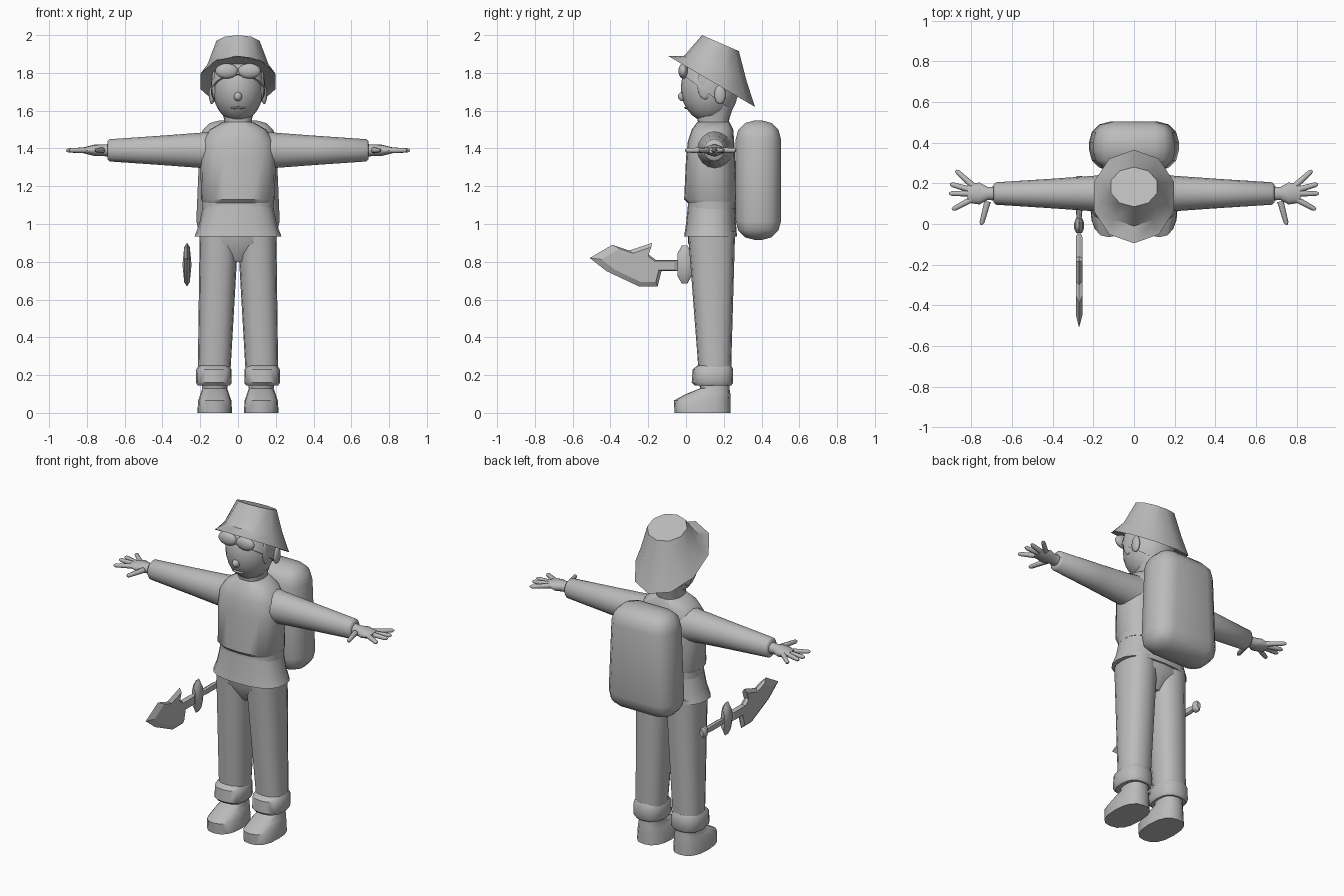
import bpy, bmesh, math
from mathutils import Vector, Matrix

cube = bpy.data.objects.get("Cube")
if cube:
    bpy.data.objects.remove(cube, do_unlink=True)

shade = (.5, .5, .5, 1)
grey = bpy.data.materials.new("plain grey")
grey.use_nodes = True
grey.diffuse_color = shade
grey.node_tree.nodes["Principled BSDF"].inputs["Base Color"].default_value = shade

right, back, up = Matrix.Identity(3)
arm_line = Vector((0, .15, 1.39))
head_centre = Vector((0, .12, 1.72))
head_size = Vector((.135, .147, .18))


def finish(name, bm, angle=45, mirror=False):
    """Turn a bmesh into a shaded object, optionally mirrored to the other side."""
    bmesh.ops.recalc_face_normals(bm, faces=bm.faces)
    mesh = bpy.data.meshes.new(name)
    bm.to_mesh(mesh)
    bm.free()
    mesh.materials.append(grey)
    mesh.shade_smooth()
    mesh.set_sharp_from_angle(angle=math.radians(angle))
    part = bpy.data.objects.new(name, mesh)
    bpy.context.collection.objects.link(part)
    if mirror:
        part.modifiers.new("mirror", 'MIRROR').use_mirror_merge = False
    return part


def superellipse(angle, power):
    """Point on a rounded square of unit radius."""
    return [math.copysign(abs(f(angle)) ** (2 / power), f(angle)) for f in (math.cos, math.sin)]


def loft(bm, rings, sides=16, power=2, turn=0):
    """Skin rings given as centre, half axis u, half axis v, and cap both ends."""
    loops = []
    for centre, u, v in rings:
        spots = [superellipse(math.tau * (i + turn) / sides, power) for i in range(sides)]
        loops.append([bm.verts.new(centre + u * s + v * t) for s, t in spots])
    for low, high in zip(loops, loops[1:]):
        for i in range(sides):
            bm.faces.new((low[i - 1], low[i], high[i], high[i - 1]))
    bm.faces.new(loops[0])
    bm.faces.new(loops[-1])


def tilted_stack(name, rows, x=0, angle=45, mirror=False, **shape):
    """Upright part from rows of half width, front (y, z) and back (y, z)."""
    bm = bmesh.new()
    rings = []
    for width, front, rear in rows:
        front, rear = Vector((x, *front)), Vector((x, *rear))
        rings.append(((front + rear) / 2, right * width, (rear - front) / 2))
    loft(bm, rings, **shape)
    return finish(name, bm, angle, mirror)


def stack(name, *rows, **options):
    """Upright part from level rows of height, half width, front y and back y."""
    tilted = [(width, (front, z), (rear, z)) for z, width, front, rear in rows]
    return tilted_stack(name, tilted, power=2.5, **options)


def ellipsoid(centre, size):
    """A smooth ball stretched to the given radii."""
    bm = bmesh.new()
    place = Matrix.LocRotScale(centre, None, size)
    bmesh.ops.create_uvsphere(bm, u_segments=20, v_segments=14, radius=1, matrix=place)
    return bm


# Clothing on the body
stack("sweater", (1.1, .18, .02, .26), (1.13, .195, -.01, .27), (1.35, .2, 0, .26),
      (1.44, .19, .01, .255), (1.5, .15, .03, .25), (1.54, .08, .06, .23), sides=20)
stack("belt", (1.08, .19, .01, .265), (1.12, .19, .01, .265), sides=20)
stack("tunic_skirt", (1.1, .185, .01, .26), (1, .205, 0, .265), (.935, .23, -.01, .27), sides=20)
stack("trouser_seat", (1, .2, .01, .26), (.9, .195, .01, .26), (.8, .05, .07, .2))

# Trouser legs, leaning outwards from the hips
bm = bmesh.new()
hip, ankle = Vector((.1, .135, .96)), Vector((.127, .153, .2))
steps = [i / 4 for i in range(5)]
loft(bm, [(hip.lerp(ankle, t), right * (.103 - .017 * t), back * (.125 - .04 * t)) for t in steps],
     power=2.4)
finish("trouser_leg", bm, mirror=True)

# Turned-up cuffs and shoes
stack("trouser_cuff", (.25, .08, .06, .24), (.23, .093, .035, .25), (.16, .095, .03, .25),
      (.145, .085, .045, .24), x=.128, mirror=True)
stack("shoe", (0, .092, -.06, .235), (.065, .088, -.065, .235), (.1, .076, 0, .235),
      (.13, .066, .075, .23), (.17, .07, .065, .23), x=.123, angle=50, mirror=True)

# Sleeves tapering from shoulder to wrist
bm = bmesh.new()
loft(bm, [(arm_line + right * x, back * depth, up * depth * 1.07)
          for x, depth in ((.1, .1), (.2, .087), (.4, .073), (.68, .055), (.69, .045))])
finish("sleeve", bm, mirror=True)

# Hands: a flat palm with a fan of four fingers and a thumb
bm = bmesh.new()
loft(bm, [(arm_line + right * x, back * wide, up * thick)
          for x, wide, thick in ((.67, .035, .034), (.72, .032, .03), (.76, .054, .03), (.82, .045, .015))])
fingers = [(.78, degrees, .13) for degrees in (42, 16, 0, -28)] + [(.72, -75, .12)]
for x, degrees, length in fingers:
    fan = math.radians(degrees)
    along = right * math.cos(fan) + back * math.sin(fan)
    root = arm_line + right * x + back * math.sin(fan) * .04
    loft(bm, [(root + along * length * t, along.cross(up) * r, up * r)
              for t, r in ((0, .016), (.9, .012), (1, .005))], sides=8)
finish("hand", bm, mirror=True)

# Head and neck
finish("head", ellipsoid(head_centre, head_size))
stack("neck", (1.49, .07, .07, .22), (1.56, .075, .06, .23), (1.65, .1, .06, .26))

# Hair: a slightly larger shell cut along a sloping hairline
bm = ellipsoid(head_centre, head_size * 1.07)
everything = [*bm.verts, *bm.edges, *bm.faces]
cut = bmesh.ops.bisect_plane(bm, geom=everything, plane_co=(0, .12, 1.69),
                             plane_no=(0, .58, .8), clear_inner=True)
rim = [edge for edge in cut["geom_cut"] if isinstance(edge, bmesh.types.BMEdge)]
bmesh.ops.edgeloop_fill(bm, edges=rim)
finish("hair", bm)

# Face details and ears
finish("nose", ellipsoid((0, -.015, 1.675), (.022, .028, .025)))
finish("mouth", ellipsoid((0, 0, 1.615), (.04, .01, .006)))
finish("fringe_lock", ellipsoid((.06, -.015, 1.81), (.06, .025, .04)), mirror=True)
finish("sideburn", ellipsoid((.125, .1, 1.74), (.015, .04, .08)), mirror=True)
finish("ear", ellipsoid((.138, .18, 1.685), (.016, .03, .05)), mirror=True)

# Tilted hat with a faceted brim
tilted_stack("hat", [(.15, (0, 1.85), (.29, 1.69)), (.208, (-.095, 1.89), (.365, 1.62)),
                     (.17, (-.01, 1.89), (.32, 1.76)), (.12, (.085, 2), (.28, 1.915))],
             angle=40, sides=10, turn=.5)

# Backpack: a rounded box, a little narrower at the top
bm = bmesh.new()
box = Matrix.LocRotScale((0, .383, 1.232), None, (.45, .24, .632))
bmesh.ops.create_cube(bm, size=1, matrix=box)
for vert in bm.verts:
    if vert.co.z > 1.3:
        vert.co.x *= .88
bmesh.ops.bevel(bm, geom=bm.edges, offset=.1, segments=3, profile=.5, affect='EDGES')
finish("backpack", bm, angle=50)

# Curved blade with a thin edge and thicker core
outline = [(-.51, .82), (-.39, .89), (-.3, .86), (-.18, .9), (-.2, .84), (-.16, .81),
           (-.03, .81), (-.03, .75), (-.13, .75), (-.15, .67), (-.25, .67), (-.42, .75)]
sword_line = Vector((-.27, 0, .785))
blade_centre = sword_line - back * .2
bm = bmesh.new()
edge = [bm.verts.new((sword_line.x, y, z)) for y, z in outline]
for thickness in (-.016, .016):
    core = [bm.verts.new(blade_centre.lerp(v.co, .8) + right * thickness) for v in edge]
    bm.faces.new(core)
    for i in range(len(edge)):
        bm.faces.new((edge[i - 1], edge[i], core[i], core[i - 1]))
finish("sword_blade", bm, angle=20)


def hilt(name, start, end, width, height):
    """Chamfered bar of the sword handle running from start to end along y."""
    bm = bmesh.new()
    middle = (start + end) / 2
    rows = [(start, .6), (middle - (end - start) / 5, 1), (middle + (end - start) / 5, 1), (end, .6)]
    loft(bm, [(sword_line + back * y, right * width * s, up * height * s) for y, s in rows], sides=8)
    finish(name, bm, angle=35)


# Sword handle
hilt("sword_guard", -.045, .03, .024, .1)
hilt("sword_grip", 0, .22, .016, .022)
hilt("sword_pommel", .19, .235, .022, .036)
